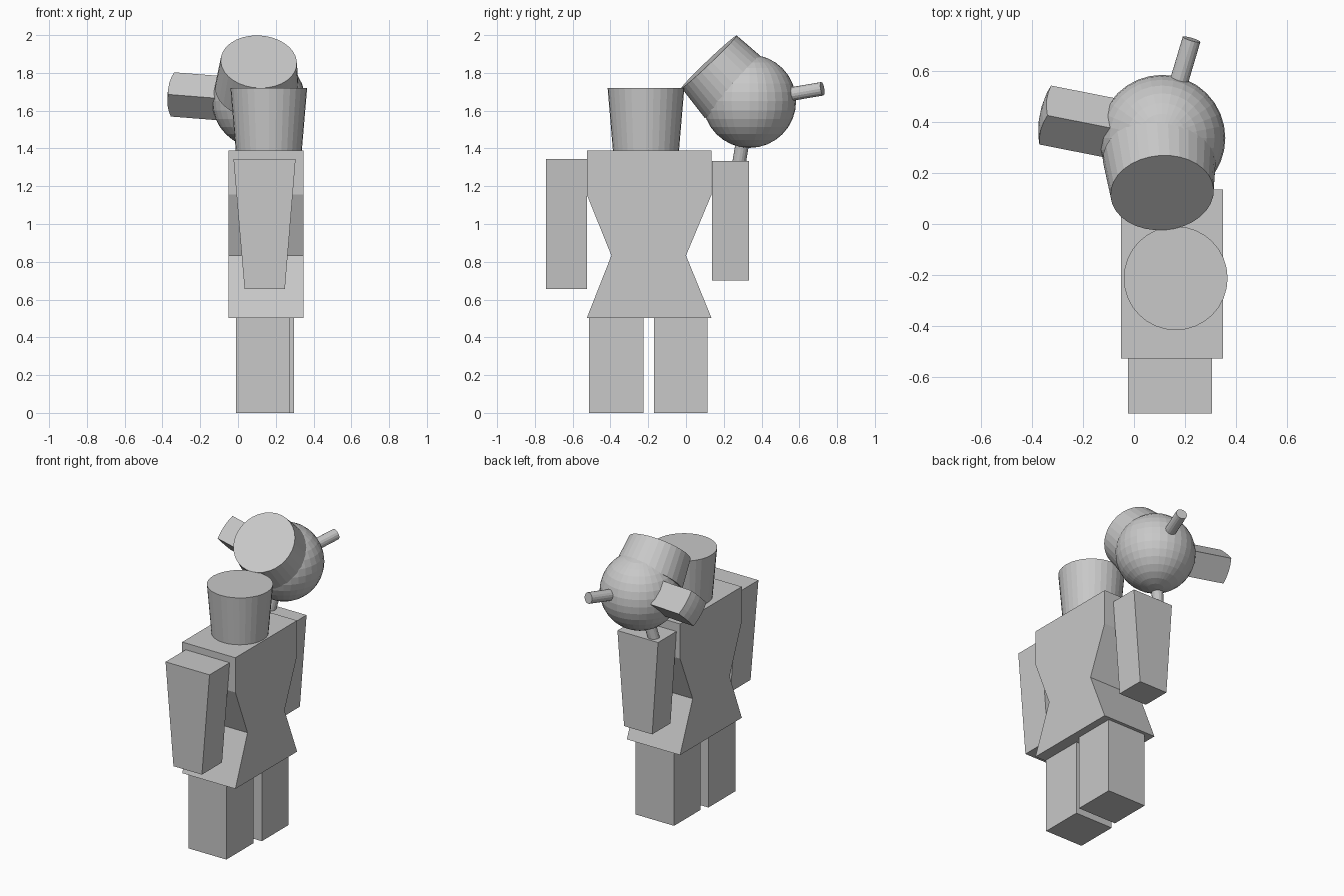
import bpy, bmesh, math
from mathutils import Vector, Matrix

if "Cube" in bpy.data.objects:
    bpy.data.objects.remove(bpy.data.objects["Cube"])

grey = bpy.data.materials.new("plain grey")
grey.diffuse_color = (0.58, 0.58, 0.58, 1)
grey.use_nodes = True
grey.node_tree.nodes["Principled BSDF"].inputs["Base Color"].default_value = grey.diffuse_color


def finish(name, bm):
    bmesh.ops.recalc_face_normals(bm, faces=bm.faces)
    me = bpy.data.meshes.new(name)
    bm.to_mesh(me)
    bm.free()
    me.materials.append(grey)
    ob = bpy.data.objects.new(name, me)
    bpy.context.collection.objects.link(ob)
    return ob


def loft(name, rings):
    """Skin a stack of equal-sized point rings and cap both ends."""
    bm = bmesh.new()
    rows = [[bm.verts.new(p) for p in ring] for ring in rings]
    n = len(rows[0])
    for a, b in zip(rows, rows[1:]):
        for i in range(n):
            j = (i + 1) % n
            bm.faces.new((a[i], a[j], b[j], b[i]))
    bm.faces.new(rows[0])
    bm.faces.new(rows[-1])
    return finish(name, bm)


def blocks(name, levels):
    """Stack of rectangles: (z, x0, x1, y0, y1)."""
    return loft(name, [[(x0, y0, z), (x1, y0, z), (x1, y1, z), (x0, y1, z)]
                       for z, x0, x1, y0, y1 in levels])


def tube(name, a, b, ra, rb, sides=32):
    a, b = Vector(a), Vector(b)
    q = (b - a).to_track_quat('Z', 'Y')
    ring = [Vector((math.cos(2 * math.pi * i / sides), math.sin(2 * math.pi * i / sides), 0))
            for i in range(sides)]
    return loft(name, [[c + q @ (v * r) for v in ring] for c, r in ((a, ra), (b, rb))])


# Body
blocks("torso", [(z, -0.05, 0.348, y0, y1) for z, y0, y1 in
                 ((0.503, -0.525, 0.135), (0.833, -0.395, 0.0),
                  (1.155, -0.525, 0.135), (1.39, -0.525, 0.135))])
blocks("front_leg", [(z, -0.01, 0.272, -0.513, -0.225) for z in (0, 0.503)])
blocks("back_leg", [(z, 0.01, 0.297, -0.17, 0.113) for z in (0, 0.503)])
blocks("front_arm", [(0.655, 0.035, 0.248, -0.74, -0.525),
                     (1.345, -0.024, 0.305, -0.74, -0.525)])
blocks("back_arm", [(0.70, 0.02, 0.23, 0.137, 0.333),
                    (1.333, -0.024, 0.28, 0.137, 0.333)])
tube("neck", (0.163, -0.212, 1.39), (0.163, -0.212, 1.72), 0.175, 0.203)

# Head with tilted cup
centre = Vector((0.11, 0.336, 1.65))
bm = bmesh.new()
bmesh.ops.create_uvsphere(bm, u_segments=32, v_segments=16, radius=0.247,
                          matrix=Matrix.Translation(centre))
finish("head", bm)
tube("head_cup", (0.10, 0.26, 1.714), (0.11, 0.122, 1.859), 0.222, 0.202)

# Pegs radiating from the head
tube("back_peg", centre, (0.225, 0.722, 1.716), 0.036, 0.036, 16)
tube("lower_peg", centre, (0.03, 0.27, 1.26), 0.036, 0.036, 16)

# Side block: square bar standing on its edge, with a domed end
bm = bmesh.new()
bmesh.ops.create_cube(bm, size=1)
bmesh.ops.subdivide_edges(bm, edges=bm.edges[:], cuts=3, use_grid_fill=True)
axis = Vector((-0.457, 0.09, 0.036))
turn = axis.to_track_quat('Z', 'Y').to_matrix() @ Matrix.Rotation(math.pi / 4, 3, 'Z')
for v in bm.verts:
    u, w, t = v.co.x * 0.166, v.co.y * 0.166, v.co.z + 0.5
    length = t * 0.488 - t * (u * u + w * w) * 1.5
    v.co = centre + turn @ Vector((u, w, length))
finish("side_block", bm)
